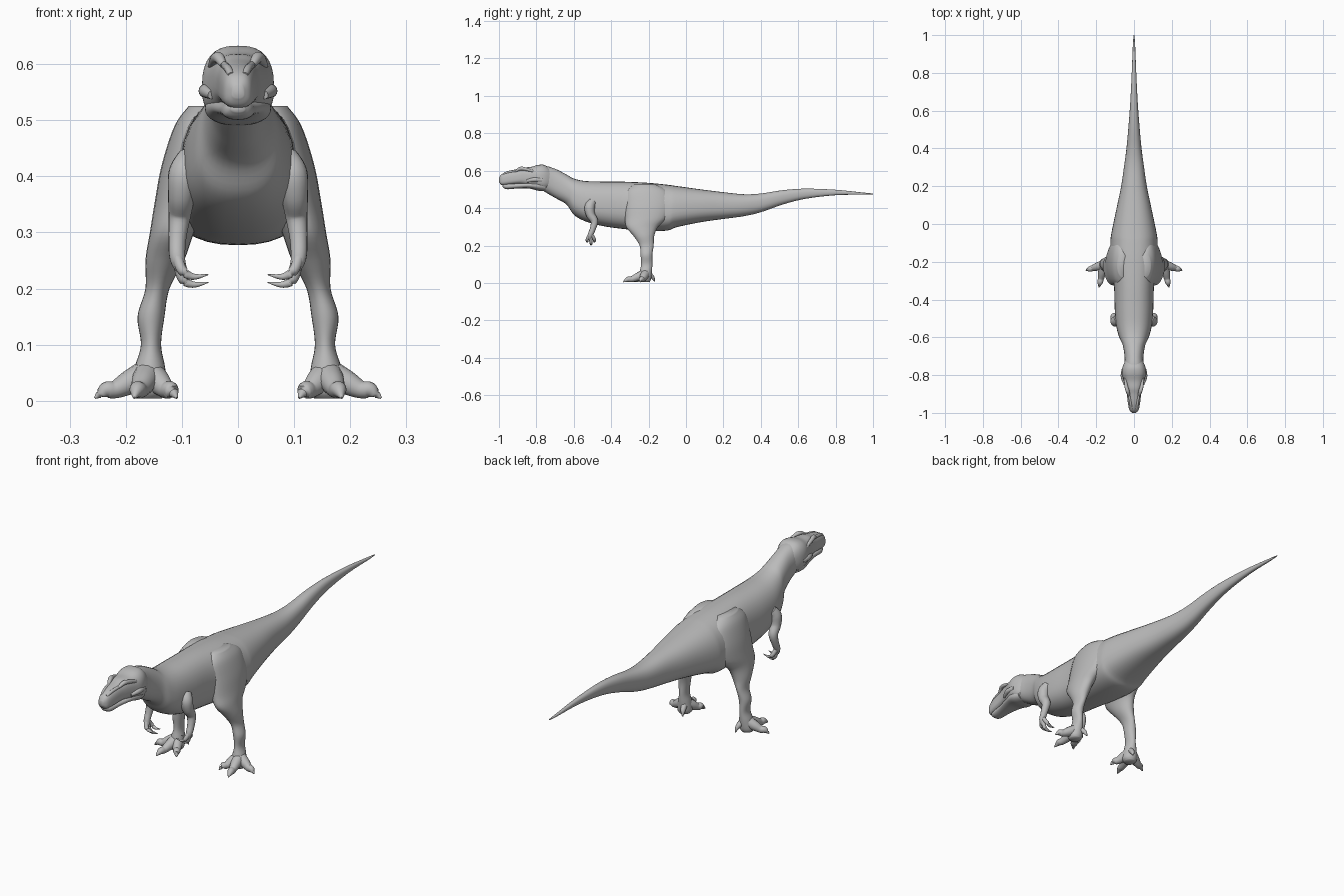
import bpy, bmesh
from math import sin, cos, pi, copysign, radians
from mathutils import Vector

cube = bpy.data.objects.get("Cube")
if cube:
    bpy.data.objects.remove(cube, do_unlink=True)

hide = bpy.data.materials.new("grey hide")
hide.use_nodes = True
hide.diffuse_color = (0.5, 0.5, 0.5, 1)
hide.node_tree.nodes["Principled BSDF"].inputs["Base Color"].default_value = (0.5, 0.5, 0.5, 1)


def smooth_rows(rows, steps):
    """Spline interpolation between sparse section rows."""
    rows = [Vector(r) for r in rows]
    out = []
    for i in range(len(rows) - 1):
        a, b = rows[max(i - 1, 0)], rows[i]
        c, d = rows[i + 1], rows[min(i + 2, len(rows) - 1)]
        for k in range(steps):
            t = k / steps
            out.append(b + (c - a) * t / 2 + (a - b * 2.5 + c * 2 - d / 2) * t * t
                       + (b * 3 - a - c * 3 + d) * t ** 3 / 2)
    return out + [rows[-1]]


def skin(name, rings, mirror=False):
    """Skin a list of closed rings, cap both ends, and shade smooth."""
    bm = bmesh.new()
    loops = [[bm.verts.new(p) for p in ring] for ring in rings]
    n = len(loops[0])
    for a, b in zip(loops, loops[1:]):
        for i in range(n):
            j = (i + 1) % n
            bm.faces.new((a[i], a[j], b[j], b[i]))
    bm.faces.new(loops[0])
    bm.faces.new(loops[-1])
    bmesh.ops.recalc_face_normals(bm, faces=bm.faces)
    mesh = bpy.data.meshes.new(name)
    bm.to_mesh(mesh)
    bm.free()
    mesh.materials.append(hide)
    obj = bpy.data.objects.new(name, mesh)
    bpy.context.collection.objects.link(obj)
    if mirror:
        mod = obj.modifiers.new("Mirror", "MIRROR")
        mod.use_mirror_merge = False
    bpy.ops.object.select_all(action="DESELECT")
    obj.select_set(True)
    bpy.context.view_layer.objects.active = obj
    bpy.ops.object.shade_smooth_by_angle(angle=radians(60))
    return obj


def power(v, e):
    return copysign(abs(v) ** e, v)


def trunk(name, rows, square=0.85, n=32):
    """Rows: y, top z, bottom z, half width, height fraction of the widest line."""
    rings = []
    for y, top, bottom, half, frac in smooth_rows(rows, 5):
        mid = bottom + (top - bottom) * frac
        ring = []
        for k in range(n):
            c, s = cos(2 * pi * k / n), sin(2 * pi * k / n)
            rise = top - mid if s > 0 else mid - bottom
            ring.append((half * power(c, square), y, mid + rise * power(s, square)))
        rings.append(ring)
    return skin(name, rings)


def column(name, rows, n=24):
    """Rows: z, inner x, outer x, front y, back y."""
    rings = []
    for z, x0, x1, y0, y1 in smooth_rows(rows, 5):
        rings.append([((x0 + x1 + (x1 - x0) * cos(2 * pi * k / n)) / 2,
                       (y0 + y1 + (y1 - y0) * sin(2 * pi * k / n)) / 2, z) for k in range(n)])
    return skin(name, rings, mirror=True)


def tube(name, rows, n=14):
    """Rows: x, y, z, radius along a bent path."""
    pts = smooth_rows(rows, 5)
    rings = []
    for i, p in enumerate(pts):
        ahead, behind = pts[min(i + 1, len(pts) - 1)], pts[max(i - 1, 0)]
        t = (ahead - behind).to_3d().normalized()
        u = t.cross(Vector((0.3, 1, 0.2)) if abs(t.z) > 0.6 else Vector((0, 0, 1))).normalized()
        v = t.cross(u)
        rings.append([p.to_3d() + (u * cos(2 * pi * k / n) + v * sin(2 * pi * k / n)) * p[3]
                      for k in range(n)])
    return skin(name, rings, mirror=True)


# Body with neck and tail
trunk("body", [
    (-.82, .60, .53, .040, .5), (-.76, .625, .49, .050, .5), (-.70, .61, .455, .050, .45),
    (-.64, .58, .42, .060, .42), (-.60, .558, .365, .078, .42), (-.54, .545, .33, .094, .42),
    (-.45, .542, .305, .102, .42), (-.33, .541, .288, .106, .42), (-.20, .535, .278, .122, .38),
    (-.10, .525, .28, .125, .36), (-.05, .518, .298, .120, .38), (.08, .50, .325, .093, .42),
    (.20, .485, .342, .068, .45), (.31, .474, .357, .052, .5), (.40, .478, .378, .040, .5),
    (.52, .496, .42, .029, .5), (.64, .504, .45, .020, .5), (.80, .498, .469, .012, .5),
    (.95, .483, .472, .006, .5), (1, .478, .474, .002, .5)])

# Skull with broad cheeks and a narrow muzzle
trunk("skull", [
    (-1, .562, .54, .010, .4), (-.985, .582, .523, .024, .4), (-.95, .598, .524, .032, .35),
    (-.90, .609, .528, .038, .35), (-.87, .617, .525, .044, .4), (-.83, .62, .512, .054, .45),
    (-.79, .631, .503, .064, .42), (-.755, .63, .497, .060, .42), (-.72, .605, .51, .044, .45)],
    square=0.75)

# Lower jaw
trunk("lower_jaw", [
    (-.982, .527, .515, .012, .5), (-.96, .532, .501, .026, .5), (-.90, .534, .505, .034, .5),
    (-.84, .54, .505, .048, .5), (-.79, .545, .493, .059, .55), (-.75, .54, .49, .050, .5)])

# Brow ridges, and nostril ridges running to the muzzle
tube("brow_ridge", [(.026, -.91, .598, .006), (.034, -.885, .611, .010),
                    (.041, -.86, .609, .009), (.048, -.81, .595, .006)])
tube("muzzle_ridge", [(.012, -.978, .580, .006), (.018, -.95, .592, .007), (.026, -.90, .6, .006)])
tube("cheek_ridge", [(.046, -.85, .545, .008), (.058, -.81, .552, .012), (.054, -.77, .55, .012)])

# Legs
column("leg", [
    (.525, .03, .088, -.28, -.16), (.49, .03, .113, -.32, -.10), (.42, .04, .136, -.325, -.08),
    (.35, .055, .149, -.325, -.10), (.30, .078, .157, -.32, -.15), (.25, .096, .165, -.28, -.17),
    (.20, .122, .165, -.248, -.173), (.15, .131, .179, -.243, -.18), (.10, .137, .173, -.24, -.18),
    (.06, .130, .184, -.248, -.182), (.02, .126, .192, -.255, -.187), (.004, .136, .184, -.245, -.195)])

# Toes with claws
toes = {"outer_toe": (.255, -.245), "middle_toe": (.185, -.335), "inner_toe": (.109, -.295)}
for name, (x, y) in toes.items():
    root, tip = Vector((.159, -.215)), Vector((x, y))
    along = [root.lerp(tip, f) for f in (0, .35, .62, .8, 1)]
    shape = ((.05, .026), (.033, .022), (.02, .016), (.019, .014), (.005, .002))
    tube(name, [(p.x, p.y, z, r) for p, (z, r) in zip(along, shape)])
tube("hind_toe", [(.148, -.20, .05, .014), (.14, -.178, .03, .010), (.135, -.168, .008, .002)])

# Arms
tube("arm", [
    (.085, -.50, .435, .022), (.096, -.515, .405, .028), (.101, -.51, .365, .024),
    (.104, -.49, .33, .020), (.108, -.498, .29, .016), (.108, -.512, .255, .014),
    (.100, -.515, .232, .010)])

# Finger claws curling inward
for name, dy, dz in (("front_finger", -.018, 0), ("middle_finger", .002, -.014), ("rear_finger", .02, 0)):
    tube(name, [(.108, -.51 + dy / 3, .255, .010), (.099, -.51 + dy, .232 + dz, .009),
                (.08, -.51 + dy, .221 + dz, .006), (.053, -.512 + dy, .225 + dz, .001)], n=10)
